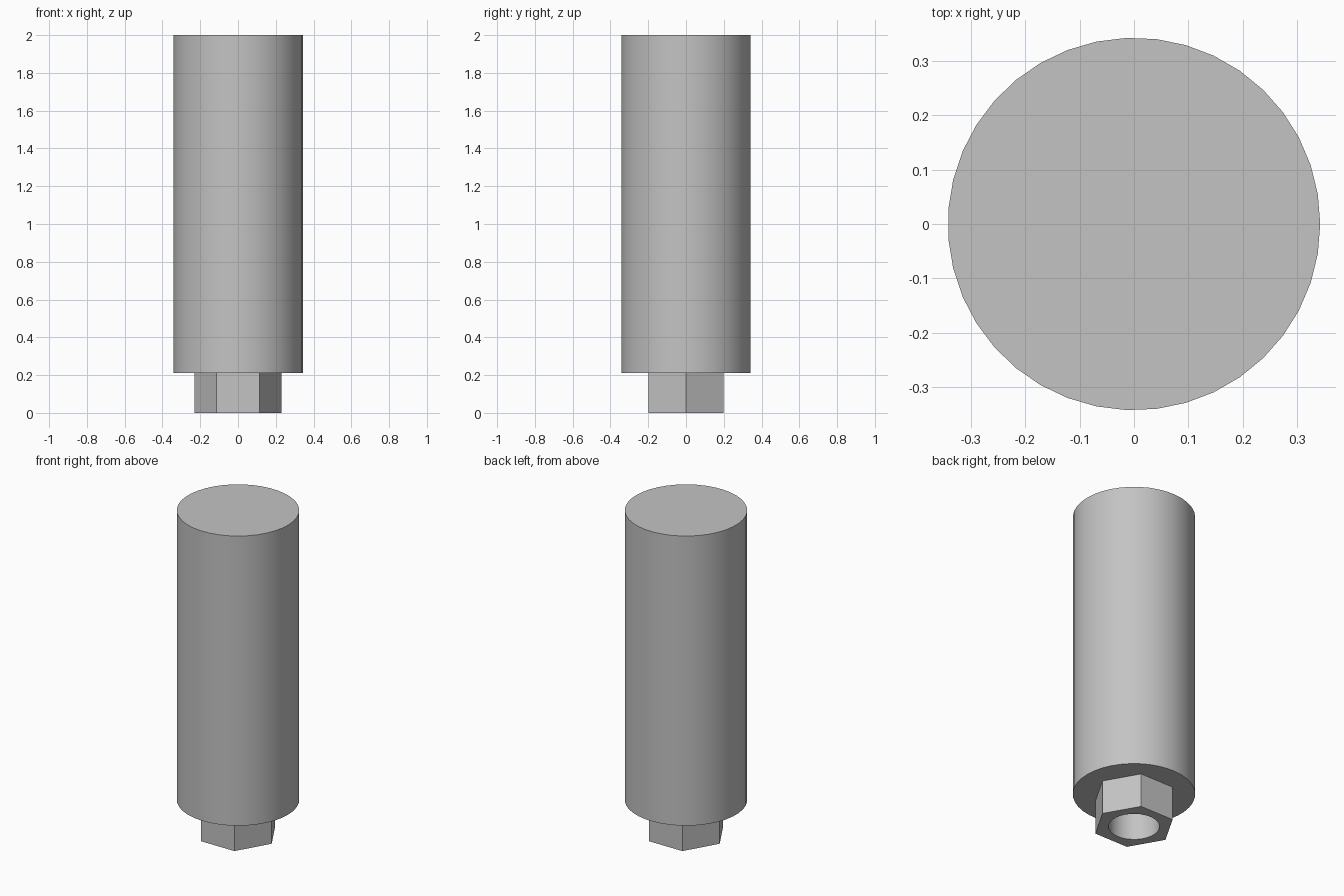
import bpy, bmesh
from math import cos, sin, tau, radians

if "Cube" in bpy.data.objects:
    bpy.data.objects.remove(bpy.data.objects["Cube"])

STEP, TOP = 0.21, 2.0
BODY_R, HEX_R, BORE_R = 0.343, 0.23, 0.143

steel = bpy.data.materials.new("grey_metal")
steel.use_nodes = True
grey = (0.55, 0.55, 0.55, 1)
steel.diffuse_color = grey
steel.node_tree.nodes["Principled BSDF"].inputs["Base Color"].default_value = grey


def tube(bm, radius, sides, z0, z1):
    """Open prism with a vertex on +x; returns its bottom and top rings."""
    rings = [[bm.verts.new((radius * cos(tau * i / sides),
                            radius * sin(tau * i / sides), z))
              for i in range(sides)] for z in (z0, z1)]
    low, high = rings
    for i in range(sides):
        j = (i + 1) % sides
        bm.faces.new((low[i], low[j], high[j], high[i]))
    return low, high


def ring_edges(bm, ring):
    return [bm.edges.get((a, b)) for a, b in zip(ring, ring[1:] + ring[:1])]


def finish(name, bm):
    bmesh.ops.recalc_face_normals(bm, faces=bm.faces)
    mesh = bpy.data.meshes.new(name)
    bm.to_mesh(mesh)
    bm.free()
    mesh.materials.append(steel)
    obj = bpy.data.objects.new(name, mesh)
    bpy.context.collection.objects.link(obj)
    bpy.ops.object.select_all(action="DESELECT")
    obj.select_set(True)
    bpy.context.view_layer.objects.active = obj
    bpy.ops.object.shade_smooth_by_angle(angle=radians(30))


# Round body
bm = bmesh.new()
low, high = tube(bm, BODY_R, 39, STEP, TOP)
bm.faces.new(low[::-1])
bm.faces.new(high)
finish("round_body", bm)

# Hexagonal nut end with a round blind bore, closed above by the body
bm = bmesh.new()
hexagon = tube(bm, HEX_R, 6, 0, STEP)
bore = tube(bm, BORE_R, 39, 0, STEP)
for outer, inner in zip(hexagon, bore):
    bmesh.ops.triangle_fill(bm, use_beauty=True,
                            edges=ring_edges(bm, outer) + ring_edges(bm, inner))
finish("hex_end", bm)
